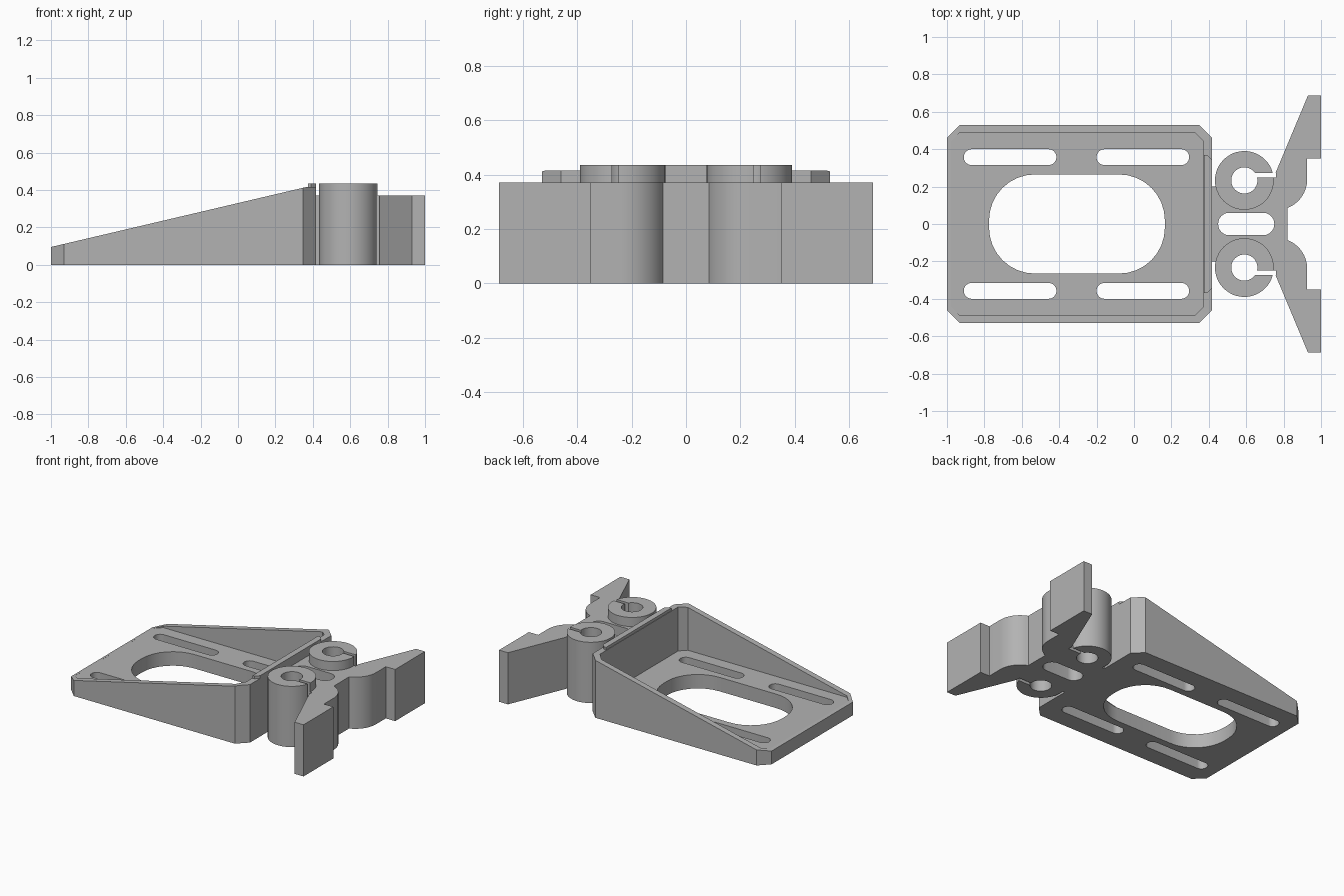
import bpy, bmesh, math

cube = bpy.data.objects.get("Cube")
if cube:
    bpy.data.objects.remove(cube, do_unlink=True)

GREY = (0.45, 0.45, 0.45, 1)
grey = bpy.data.materials.new("plain grey")
grey.use_nodes = True
grey.diffuse_color = GREY
grey.node_tree.nodes["Principled BSDF"].inputs["Base Color"].default_value = GREY


def prism(name, outline, low, high, along_y=False):
    """Extrude an outline upwards, or an x-z outline along y."""
    bm = bmesh.new()
    place = (lambda a, b: (a, low, b)) if along_y else (lambda a, b: (a, b, low))
    face = bm.faces.new([bm.verts.new(place(a, b)) for a, b in outline])
    new = bmesh.ops.extrude_face_region(bm, geom=[face])["geom"]
    offset = (0, high - low, 0) if along_y else (0, 0, high - low)
    bmesh.ops.translate(bm, vec=offset, verts=[v for v in new if isinstance(v, bmesh.types.BMVert)])
    bmesh.ops.recalc_face_normals(bm, faces=bm.faces)
    mesh = bpy.data.meshes.new(name)
    bm.to_mesh(mesh)
    bm.free()
    obj = bpy.data.objects.new(name, mesh)
    bpy.context.collection.objects.link(obj)
    mesh.materials.append(grey)
    return obj


def arc(cx, cy, r, start, end, steps):
    angles = [math.radians(start + (end - start) * i / steps) for i in range(steps + 1)]
    return [(cx + r * math.cos(a), cy + r * math.sin(a)) for a in angles]


def circle(cx, cy, r, steps=48):
    return arc(cx, cy, r, 0, 360, steps)[:-1]


def rounded(x0, x1, y0, y1, r, steps=8):
    return (arc(x1 - r, y1 - r, r, 0, 90, steps) + arc(x0 + r, y1 - r, r, 90, 180, steps)
            + arc(x0 + r, y0 + r, r, 180, 270, steps) + arc(x1 - r, y0 + r, r, 270, 360, steps))


def box(x0, x1, y0, y1):
    return [(x0, y0), (x1, y0), (x1, y1), (x0, y1)]


def chamfered(x0, x1, y, c):
    return [(x0 + c, -y), (x1 - c, -y), (x1, c - y), (x1, y - c),
            (x1 - c, y), (x0 + c, y), (x0, y - c), (x0, c - y)]


def boolean(obj, others, operation="DIFFERENCE"):
    """Apply each boolean and remove its helper."""
    bpy.context.view_layer.objects.active = obj
    for other in others:
        mod = obj.modifiers.new("boolean", "BOOLEAN")
        mod.operation, mod.object, mod.solver = operation, other, "EXACT"
        bpy.ops.object.modifier_apply(modifier=mod.name)
        bpy.data.objects.remove(other, do_unlink=True)


# Tray with sloping walls, a rounded window and four slots
FLOOR, RIM, WEB, TOP = 0.1, 0.415, 0.37, 0.435
tray = prism("tray", chamfered(-1, 0.417, 0.53, 0.07), 0, RIM)
tray_cuts = [
    prism("cavity_cutter", chamfered(-0.978, 0.372, 0.488, 0.045), FLOOR, 1),
    prism("slope_cutter", [(-1.1, 0.0715), (0.362, RIM), (0.362, 1), (-1.1, 1)], -1, 1, True),
    prism("window_cutter", rounded(-0.775, 0.165, -0.265, 0.265, 0.245), -1, 1),
]
for x in (-0.91, -0.2):
    for y in (-0.4, 0.315):
        tray_cuts.append(prism("slot_cutter", rounded(x, x + 0.495, y, y + 0.085, 0.042), -1, 1))
boolean(tray, tray_cuts)

# Raised lip on the tall end wall
lip = prism("end_lip", [(0.375, -0.37), (0.39, -0.37), (0.417, -0.345),
                        (0.417, 0.345), (0.39, 0.37), (0.375, 0.37)], RIM, TOP)

# Forked bracket: one half outline, mirrored across y
half = ([(0.82, 0.085)] + arc(0.76, 0.24, 0.166, -62, 0, 12)
        + [(0.926, 0.35), (1, 0.35), (1, 0.687), (0.93, 0.687), (0.747, 0.25),
           (0.59, 0.25), (0.59, 0.2), (0.41, 0.2)])
outline = half + [(x, -y) for x, y in reversed(half)]
bracket = prism("forked_bracket", outline, 0, WEB)

# Two split clamp rings joined to the bracket
cuts = [prism("web_slot_cutter", rounded(0.45, 0.75, -0.06, 0.06, 0.059), -1, 1)]
rings = []
for side in (-1, 1):
    y = side * 0.233
    rings.append(prism("clamp_ring", circle(0.59, y, 0.157), 0, TOP))
    cuts.append(prism("bore_cutter", circle(0.59, y, 0.07, 32), -1, 1))
    low, high = sorted((side * 0.248, side * 0.273))
    cuts.append(prism("split_cutter", box(0.6, 0.76, low, high), -1, 1))
boolean(bracket, rings, "UNION")
boolean(bracket, cuts)

# Smooth the curved walls while keeping the edges sharp
for obj in (tray, lip, bracket):
    bpy.ops.object.select_all(action="DESELECT")
    obj.select_set(True)
    bpy.context.view_layer.objects.active = obj
    bpy.ops.object.shade_smooth_by_angle(angle=math.radians(30))
